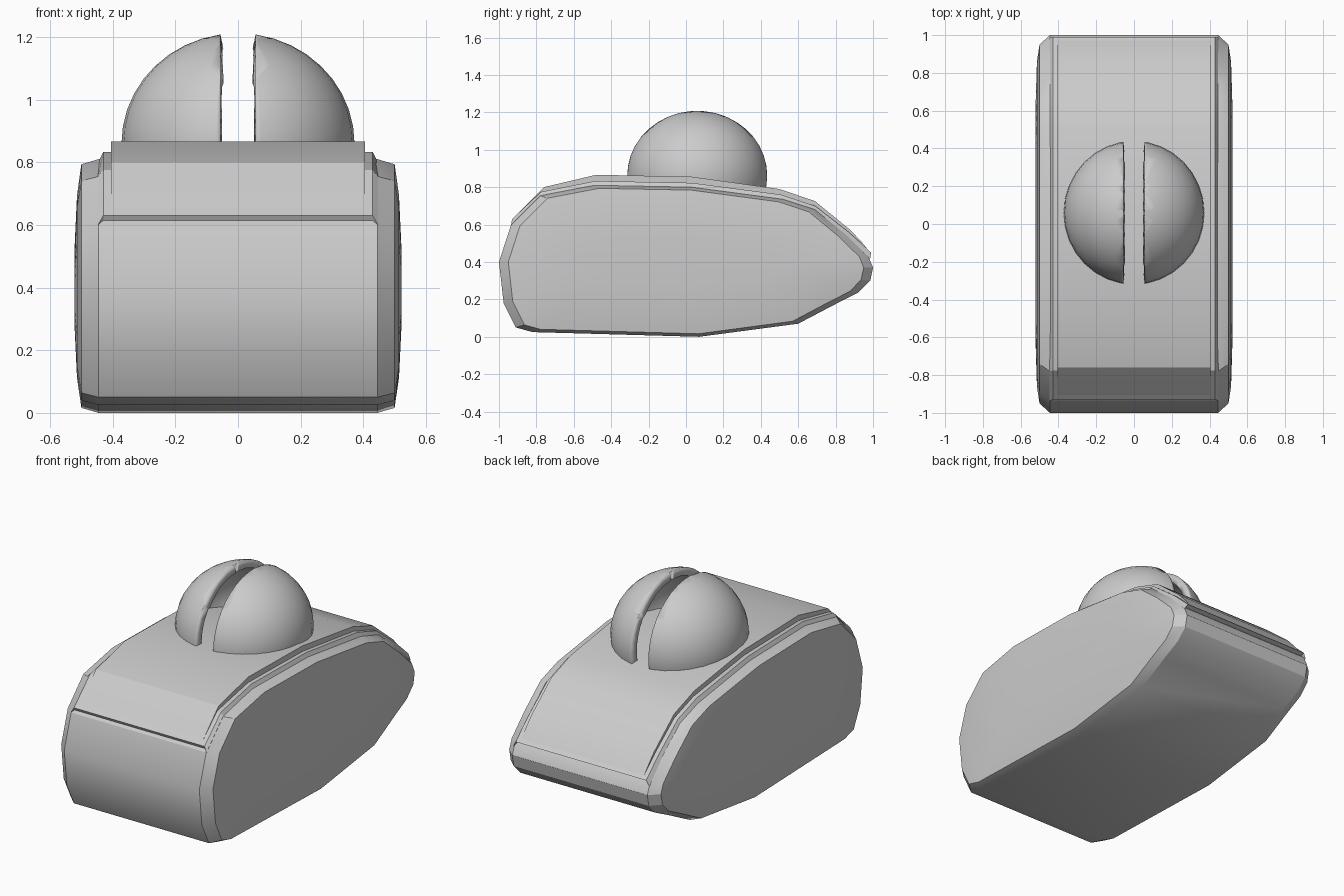
import bpy, bmesh, math
from mathutils import Matrix

if "Cube" in bpy.data.objects:
    bpy.data.objects.remove(bpy.data.objects["Cube"])

def finish(name, bm, angle=25):
    bmesh.ops.recalc_face_normals(bm, faces=bm.faces)
    me = bpy.data.meshes.new(name)
    bm.to_mesh(me)
    bm.free()
    ob = bpy.data.objects.new(name, me)
    bpy.context.collection.objects.link(ob)
    bpy.ops.object.select_all(action='DESELECT')
    ob.select_set(True)
    bpy.context.view_layer.objects.active = ob
    bpy.ops.object.shade_smooth_by_angle(angle=math.radians(angle))
    return ob

def loft(name, half):
    """Skin side profiles across x; half lists (x, profile) from centre outwards."""
    rings = [(-x, p) for x, p in reversed(half)] + half
    bm = bmesh.new()
    vs = [[bm.verts.new((x, y, z)) for y, z in p] for x, p in rings]
    n = len(vs[0])
    for a, b in zip(vs, vs[1:]):
        for i in range(n):
            j = (i + 1) % n
            bm.faces.new((a[i], a[j], b[j], b[i]))
    bm.faces.new(vs[0])
    bm.faces.new(vs[-1])
    return finish(name, bm)

def scaled(p, sy, sz, cz=0.4):
    return [(y * sy, cz + (z - cz) * sz) for y, z in p]

# Main body: chamfered shell with gently bulging sides
body = [(-1, .40), (-.935, .60), (-.78, .755), (-.49, .81), (.03, .80),
        (.52, .735), (.69, .68), (.85, .55), (.975, .43), (1, .37),
        (.985, .30), (.92, .235), (.80, .175), (.60, .07), (.07, 0),
        (-.82, .025), (-.91, .05), (-.975, .18)]
loft("body", [(.445, body), (.50, scaled(body, .95, .96)),
              (.514, scaled(body, .86, .72)), (.522, scaled(body, .6, .3))])

# Raised rim around the top panel
inner = [(.80, .38), (-.80, .38)]
rim = [(-.93, .63), (-.775, .775), (-.485, .833), (.03, .823), (.51, .76),
       (.69, .70), (.87, .56), (.99, .45)]
rim_foot = [(-.935, .60), (-.78, .755), (-.49, .80), (.03, .79), (.52, .73),
            (.69, .675), (.85, .545), (.985, .42)]
loft("top_rim", [(.43, rim + inner), (.447, rim_foot + inner)])

# Top panel
panel = [(-.925, .632), (-.88, .68), (-.76, .80), (-.48, .866), (.03, .856),
         (.50, .79), (.69, .725), (.88, .57), (.945, .50), (.985, .45)]
loft("top_panel", [(.405, panel + inner)])

# Split hollow dome
bm = bmesh.new()
bmesh.ops.create_uvsphere(bm, u_segments=32, v_segments=20, radius=1,
    matrix=Matrix.Translation((0, .06, .86)) @ Matrix.Diagonal((.372, .38, .352, 1)))
for co, no in (((.056, 0, 0), (1, 0, 0)), ((0, 0, .72), (0, 0, 1))):
    bmesh.ops.bisect_plane(bm, geom=bm.verts[:] + bm.edges[:] + bm.faces[:],
                           plane_co=co, plane_no=no, clear_inner=True)
# keep the outer skin facing away from the dome centre
bmesh.ops.recalc_face_normals(bm, faces=bm.faces)
top = max(bm.faces, key=lambda f: f.calc_center_median().z)
if top.normal.z < 0:
    bmesh.ops.reverse_faces(bm, faces=bm.faces)
dome = finish("split_dome", bm, 40)
shell = dome.modifiers.new("shell", 'SOLIDIFY')
shell.thickness = .045
shell.offset = -1
mirror = dome.modifiers.new("mirror", 'MIRROR')
mirror.use_axis[0] = True
